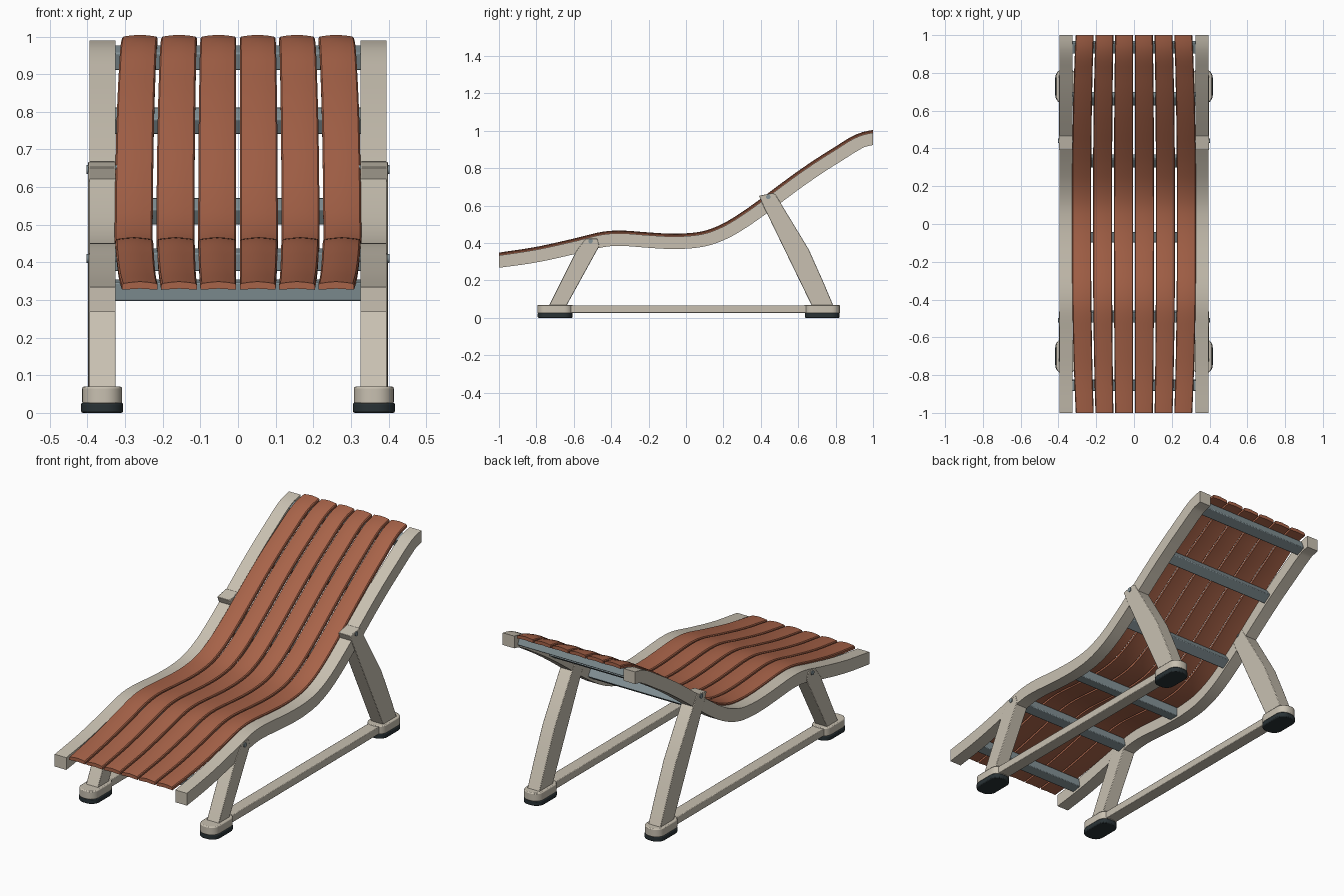
import bpy, bmesh, math
from mathutils import Vector

if "Cube" in bpy.data.objects:
    bpy.data.objects.remove(bpy.data.objects["Cube"])


def material(name, rgb):
    m = bpy.data.materials.new(name)
    m.diffuse_color = (*rgb, 1)
    m.use_nodes = True
    m.node_tree.nodes["Principled BSDF"].inputs["Base Color"].default_value = m.diffuse_color
    return m


BEIGE = material("warm grey frame", (0.58, 0.53, 0.44))
WOOD = material("red brown wood", (0.39, 0.125, 0.066))
STEEL = material("blue grey metal", (0.23, 0.29, 0.31))
RUBBER = material("dark rubber", (0.022, 0.032, 0.036))

# Side curve of the seat surface: (y, z)
CURVE = [(-1, .347), (-.8, .378), (-.6, .422), (-.45, .458), (-.35, .465), (-.2, .455),
         (-.1, .449), (0, .450), (.1, .464), (.2, .503), (.3, .564), (.4, .635), (.5, .710),
         (.6, .783), (.7, .851), (.8, .914), (.88, .964), (.94, .990), (1, 1.003)]


def slope(i):
    a, b = CURVE[max(i - 1, 0)], CURVE[min(i + 1, len(CURVE) - 1)]
    return (b[1] - a[1]) / (b[0] - a[0])


def height(y):
    i = 0
    while i < len(CURVE) - 2 and y > CURVE[i + 1][0]:
        i += 1
    (y0, z0), (y1, z1) = CURVE[i], CURVE[i + 1]
    h = y1 - y0
    t = (y - y0) / h
    return ((2*t**3 - 3*t*t + 1) * z0 + (t**3 - 2*t*t + t) * h * slope(i)
            + (3*t*t - 2*t**3) * z1 + (t**3 - t*t) * h * slope(i + 1))


def angle(y):
    e = .01
    a, b = max(y - e, -1), min(y + e, 1)
    return math.atan2(height(b) - height(a), b - a)


def on_curve(x, y, off):
    """Point at a normal offset from the curve; the two ends are cut vertically."""
    a = angle(y)
    shift = -math.sin(a) * min(1, (1 - abs(y)) / .1)
    return Vector((x, y + shift * off, height(y) + math.cos(a) * off))


def finish(name, bm, mat, bevel=0, smooth=True):
    bmesh.ops.recalc_face_normals(bm, faces=bm.faces)
    me = bpy.data.meshes.new(name)
    bm.to_mesh(me)
    bm.free()
    ob = bpy.data.objects.new(name, me)
    bpy.context.collection.objects.link(ob)
    me.materials.append(mat)
    if bevel:
        b = ob.modifiers.new("soft edges", "BEVEL")
        b.width, b.segments, b.limit_method = bevel, 2, 'ANGLE'
    if smooth:
        bpy.ops.object.select_all(action='DESELECT')
        ob.select_set(True)
        bpy.context.view_layer.objects.active = ob
        bpy.ops.object.shade_smooth_by_angle(angle=math.radians(35))
    return ob


def loft(name, rings, mat, bevel=0):
    bm = bmesh.new()
    vs = [[bm.verts.new(p) for p in r] for r in rings]
    n = len(vs[0])
    for a, b in zip(vs, vs[1:]):
        for i in range(n):
            j = (i + 1) % n
            bm.faces.new((a[i], a[j], b[j], b[i]))
    bm.faces.new(vs[0])
    bm.faces.new(vs[-1])
    return finish(name, bm, mat, bevel)


def side_prism(name, outline, x0, x1, mat, bevel=0):
    return loft(name, [[(x, y, z) for y, z in outline] for x in (x0, x1)], mat, bevel)


def pad(name, cx, cy, w, l, z0, z1, mat):
    """Upright block with strongly rounded corners."""
    r, pts = .047, []
    for k, (sx, sy) in enumerate([(1, 1), (-1, 1), (-1, -1), (1, -1)]):
        for s in range(9):
            t = math.radians(90 * k + 90 * s / 8)
            pts.append((cx + sx * (w/2 - r) + r * math.cos(t), cy + sy * (l/2 - r) + r * math.sin(t)))
    return loft(name, [[(x, y, z) for x, y in pts] for z in (z0, z1)], mat, .005)


N = 72
YS = [-1 + 2 * i / N for i in range(N + 1)]

# Six cambered slats; the whole seat narrows slightly at both ends
for k in range(6):
    c, hw = (k - 2.5) * .111, .0505
    rings = []
    for y in YS:
        s = 1 - .06 * abs(y) ** 2.5
        top = [(-1, -.008), (-.92, -.003), (-.5, 0), (0, .002), (.5, 0), (.92, -.003), (1, -.008)]
        section = top + [(1, -.02), (0, -.017), (-1, -.02)]
        rings.append([on_curve((c + u * hw) * s, y, o) for u, o in section])
    loft(f"seat_slat_{k + 1}", rings, WOOD)

# Cross bars under the slats
for k, y in enumerate((-.86, -.5, -.07, .31, .64, .92)):
    a = angle(y)
    along, up = Vector((0, math.cos(a), math.sin(a))), Vector((0, -math.sin(a), math.cos(a)))
    mid = Vector((0, y, height(y))) - up * .043
    ring = [mid + along * p + up * q for p, q in ((-.028, .026), (.028, .026), (.028, -.024), (-.028, -.024))]
    loft(f"cross_bar_{k + 1}", [[p + Vector((x, 0, 0)) for p in ring] for x in (-.34, .34)], STEEL, .004)

FRONT_LEG = [(-.735, .06), (-.642, .06), (-.463, .385), (-.475, .425), (-.535, .425), (-.585, .36)]
REAR_LEG = [(.675, .06), (.79, .06), (.735, .19), (.657, .365), (.48, .657), (.465, .668), (.39, .653), (.42, .585)]

for side, s in (("left", -1), ("right", 1)):
    # Curved side rail
    loft(f"side_rail_{side}", [[on_curve(s * x, y, o) for x, o in
         ((.326, -.013), (.395, -.013), (.395, -.08), (.326, -.08))] for y in YS], BEIGE)
    # Legs
    side_prism(f"front_leg_{side}", FRONT_LEG, s * .325, s * .397, BEIGE, .003)
    side_prism(f"rear_leg_{side}", REAR_LEG, s * .325, s * .398, BEIGE, .003)
    # Floor runner
    side_prism(f"floor_runner_{side}", [(-.75, .027), (.77, .027), (.77, .067), (-.75, .067)],
               s * .328, s * .394, BEIGE, .003)
    # Foot blocks and rubber pads
    for end, y in (("front", -.7), ("rear", .728)):
        pad(f"{end}_foot_block_{side}", s * .361, y, .106, .19, .024, .07, BEIGE)
        pad(f"{end}_foot_pad_{side}", s * .361, y, .112, .186, 0, .027, RUBBER)
    # Pivot bolts
    for end, y, z in (("front", -.51, .41), ("rear", .44, .647)):
        ring = [(y + .012 * math.cos(t * math.pi / 8), z + .012 * math.sin(t * math.pi / 8)) for t in range(16)]
        side_prism(f"{end}_bolt_{side}", ring, s * .322, s * .402, STEEL)
